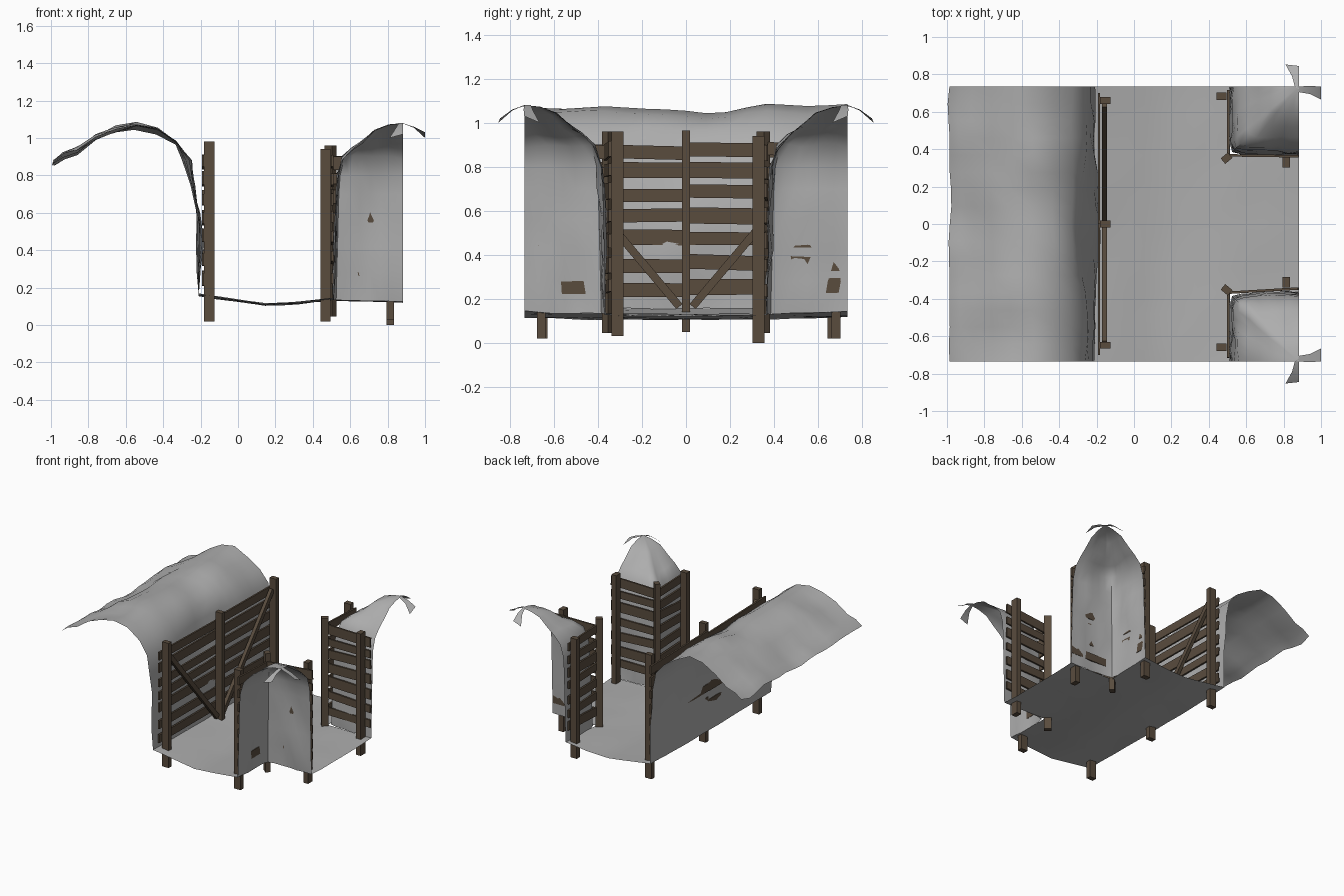
import bpy, bmesh, math, random
from mathutils import Vector, noise

if "Cube" in bpy.data.objects:
    bpy.data.objects.remove(bpy.data.objects["Cube"])

random.seed(4)

def material(name, col):
    m = bpy.data.materials.new(name)
    m.diffuse_color = (*col, 1)
    m.use_nodes = True
    m.node_tree.nodes["Principled BSDF"].inputs["Base Color"].default_value = m.diffuse_color
    return m

EARTH = material("grey_earth", (0.42, 0.42, 0.42))
WOOD = material("dark_wood", (0.10, 0.072, 0.048))

def finish(name, bm, mat, smooth=False):
    me = bpy.data.meshes.new(name)
    bm.to_mesh(me)
    bm.free()
    me.materials.append(mat)
    ob = bpy.data.objects.new(name, me)
    bpy.context.collection.objects.link(ob)
    if smooth:
        me.shade_smooth()
        me.set_sharp_from_angle(angle=math.radians(50))
    return ob

def lerp_profile(pts, t):
    """Point at fraction t along a polyline, by index."""
    f = t * (len(pts) - 1)
    i = min(int(f), len(pts) - 2)
    return Vector(pts[i]).lerp(Vector(pts[i + 1]), f - i)

def curve_at(pts, x):
    for a, b in zip(pts, pts[1:]):
        if x <= b[0]:
            return a[1] + (b[1] - a[1]) * (x - a[0]) / (b[0] - a[0])
    return pts[-1][1]

def rough(p, amp, scale=4.0):
    return noise.noise(Vector(p) * scale) * amp

def sheet(bm, nu, nv, fn, keep=lambda c: True):
    g = [[bm.verts.new(fn(i / nu, j / nv)) for j in range(nv + 1)] for i in range(nu + 1)]
    for i in range(nu):
        for j in range(nv):
            q = (g[i][j], g[i + 1][j], g[i + 1][j + 1], g[i][j + 1])
            if keep(sum((v.co for v in q), Vector()) / 4):
                bm.faces.new(q)
    bmesh.ops.delete(bm, geom=[v for v in bm.verts if not v.link_faces], context='VERTS')
    bmesh.ops.remove_doubles(bm, verts=bm.verts, dist=0.0005)

# --- trench floor: T-shaped sagging sheet
FLOOR = [(-0.21, 0.155), (-0.05, 0.132), (0.15, 0.102), (0.3, 0.112), (0.5, 0.13), (0.88, 0.122)]

def floor_z(x, y):
    return curve_at(FLOOR, x) + 0.012 * (abs(y) / 0.73) ** 2 + rough((x, y, 0), 0.008, 5)

XS = [-0.21 + 0.0888 * i for i in range(8)] + [0.512, 0.6, 0.7, 0.79, 0.882]
YS = [-0.735, -0.6, -0.48, -0.365, -0.24, -0.12, 0, 0.12, 0.24, 0.365, 0.48, 0.6, 0.735]

def floor_pt(u, v):
    x, y = XS[round(u * 12)], YS[round(v * 12)]
    return Vector((x, y, floor_z(x, y)))

bm = bmesh.new()
sheet(bm, 12, 12, floor_pt, lambda c: not (c.x > 0.5 and abs(c.y) > 0.365))
finish("trench_floor", bm, EARTH, True)

# --- long left bank: vertical wall rolling over into a mound
BANK = [(-0.21, 0.15), (-0.215, 0.3), (-0.212, 0.45), (-0.215, 0.6), (-0.235, 0.75), (-0.255, 0.88),
        (-0.33, 0.98), (-0.43, 1.045), (-0.55, 1.075), (-0.66, 1.05), (-0.76, 1.01),
        (-0.86, 0.94), (-0.93, 0.915), (-0.985, 0.875)]

def bank_pt(u, v):
    x, z = lerp_profile(BANK, v)
    y = -0.735 + 1.47 * u
    mid = math.exp(-(y / 0.25) ** 2)
    if v == 0:
        return Vector((x, y, floor_z(x, y)))
    if z < 0.9 and x > -0.3:
        x += rough((0, y, z), 0.022, 5)
        x += mid * (0.03 * math.exp(-((z - 0.42) / 0.12) ** 2) - 0.05 * max(0, z - 0.65) / 0.25)
    else:
        x += rough((x, y, 3), 0.02)
        z += rough((x, y, 7), 0.035, 4) - 0.02 * mid
    return Vector((max(x, -1), y, z))

bm = bmesh.new()
sheet(bm, 16, 13, bank_pt)
bmesh.ops.reverse_faces(bm, faces=bm.faces)
finish("left_bank", bm, EARTH, True)

# --- corner banks: L-shaped walls converging to a peak at the outer corner
PATH = [(0.882, 0.365), (0.82, 0.363), (0.76, 0.37), (0.7, 0.365), (0.64, 0.37), (0.575, 0.372),
        (0.525, 0.385), (0.512, 0.43), (0.512, 0.49), (0.507, 0.55), (0.512, 0.61), (0.508, 0.67), (0.512, 0.735)]
RISE = [(0, 0.13), (0.01, 0.28), (0.02, 0.42), (0.03, 0.56), (0.04, 0.7), (0.06, 0.8),
        (0.13, 0.885), (0.27, 0.94), (0.42, 0.985), (0.6, 1.045), (0.8, 1.07), (1, 1.08)]

def corner_bank(name, s):
    def pt(u, v):
        p = lerp_profile(PATH, u)
        t, z = lerp_profile(RISE, v)
        x = p.x + (0.882 - p.x) * t
        y = p.y + (0.735 - p.y) * t
        if v == 0:
            return Vector((x, s * y, floor_z(x, s * y)))
        k = 1 - t
        if 0 < u < 1:
            x += rough((s, y, z), 0.03, 6) * k * (u > 0.5)
            y += rough((x, s * 3, z), 0.03, 6) * k * (u < 0.5)
            z += rough((x, s * y, 5), 0.05, 6) * k * (t > 0.1)
        return Vector((min(x, 0.882), s * min(y, 0.735), z))
    bm = bmesh.new()
    sheet(bm, 12, 11, pt)
    # two loose flaps hanging off the peak
    for strip in ([(0.86, 0.735, 1.08), (0.882, 0.72, 1.08), (0.882, 0.79, 1.06),
                   (0.845, 0.79, 1.055), (0.882, 0.845, 1.02), (0.81, 0.853, 1.0)],
                  [(0.875, 0.735, 1.08), (0.882, 0.705, 1.08), (0.94, 0.695, 1.055),
                   (0.94, 0.738, 1.06), (1.0, 0.665, 1.0), (1.0, 0.735, 1.03)]):
        v = [bm.verts.new((a, s * b, c)) for a, b, c in strip]
        bm.faces.new((v[0], v[1], v[2], v[3]))
        bm.faces.new((v[3], v[2], v[4], v[5]))
    bmesh.ops.recalc_face_normals(bm, faces=bm.faces)
    finish(name, bm, EARTH, True)

corner_bank("front_corner_bank", -1)
corner_bank("back_corner_bank", 1)

# --- timber helpers
def beam(bm, p, q, w, t, side):
    """Box from p to q; t is its size along side, w across it."""
    p, q = Vector(p), Vector(q)
    d = (q - p).normalized()
    n = Vector(side)
    n = (n - d * n.dot(d)).normalized()
    m = d.cross(n)
    ends = [[bm.verts.new(c + n * a * t / 2 + m * b * w / 2)
             for a, b in ((-1, -1), (1, -1), (1, 1), (-1, 1))] for c in (p, q)]
    a, b = ends
    bm.faces.new(a[::-1])
    bm.faces.new(b)
    for i in range(4):
        j = (i + 1) % 4
        bm.faces.new((a[i], a[j], b[j], b[i]))

def post(bm, x, y, z0, z1, sx, sy, ang=0):
    beam(bm, (x, y, z0), (x, y, z1), sy, sx, (math.cos(ang), math.sin(ang), 0))

def planks(bm, a, b, side, rows):
    for z in rows:
        j = [random.uniform(-0.014, 0.014) for _ in range(2)]
        beam(bm, (*a, z + j[0]), (*b, z + j[1]), random.uniform(0.055, 0.075), 0.013, side)

ROWS = [0.25, 0.36, 0.47, 0.58, 0.68, 0.775, 0.87]

# --- left wall timber
bm = bmesh.new()
for y, z0, z1 in ((-0.648, 0.02, 0.98), (0, 0.05, 0.965), (0.66, 0.02, 0.975)):
    post(bm, -0.153, y, z0, z1, 0.055, 0.036)
finish("left_wall_posts", bm, WOOD)

bm = bmesh.new()
planks(bm, (-0.187, -0.7), (-0.187, 0), (1, 0, 0), ROWS)
planks(bm, (-0.187, 0), (-0.187, 0.7), (1, 0, 0), ROWS)
finish("left_wall_planks", bm, WOOD)

bm = bmesh.new()
for s in (-1, 1):
    beam(bm, (-0.158, s * 0.03, 0.165), (-0.158, s * 0.64, 0.89), 0.036, 0.026, (1, 0, 0))
finish("left_wall_braces", bm, WOOD)

# --- corner timber, front and back
for s, name in ((-1, "front"), (1, "back")):
    f = s < 0
    bm = bmesh.new()
    post(bm, 0.495, s * 0.352, 0.045, 0.96, 0.038, 0.05, s * math.radians(-50))
    post(bm, 0.468, s * (0.658 if f else 0.682), 0.02, 0.94, 0.055, 0.04)
    post(bm, 0.815, s * (0.312 if f else 0.33), 0.03 if f else 0.0, 0.96 if f else 0.94, 0.04, 0.055)
    finish(name + "_corner_posts", bm, WOOD)
    bm = bmesh.new()
    planks(bm, (0.503, s * 0.365), (0.503, s * 0.715), (1, 0, 0), ROWS)
    planks(bm, (0.51, s * 0.367), (0.878, s * (0.345 if f else 0.362)), (0, 1, 0), ROWS)
    finish(name + "_corner_planks", bm, WOOD)
